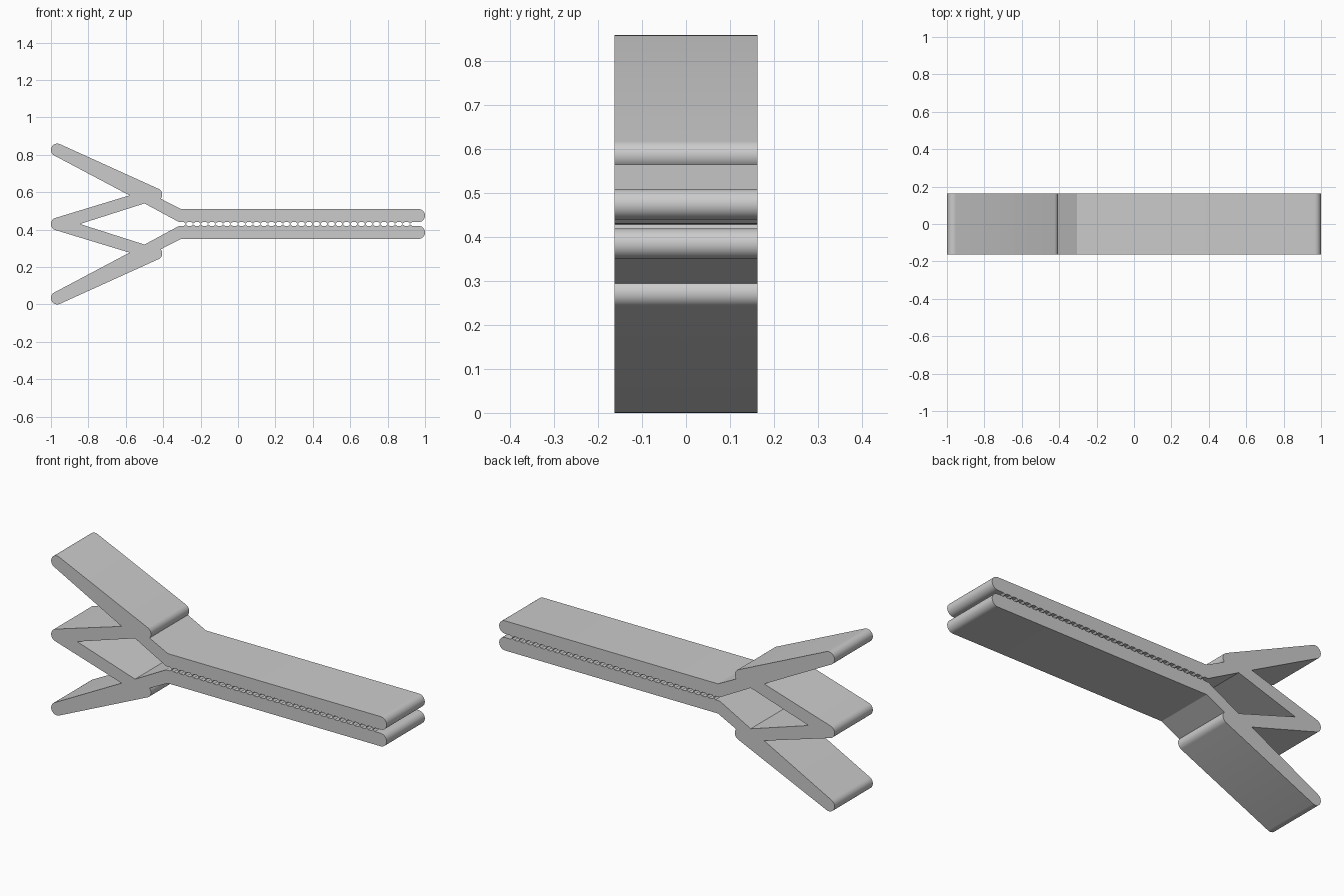
import bpy, bmesh
from math import radians, sin, cos

if "Cube" in bpy.data.objects:
    bpy.data.objects.remove(bpy.data.objects["Cube"])

MID = 0.43       # mirror height between the two halves
HALF_W = 0.163   # half depth in y


def arc(cx, cz, r, a0, a1, n=12):
    """Points along an arc, angles in degrees."""
    return [(cx + r * cos(radians(a0 + (a1 - a0) * i / n)),
             cz + r * sin(radians(a0 + (a1 - a0) * i / n))) for i in range(n + 1)]


# Inner edge of the upper half: spring notch, elbow, start of jaw
upper = [(-0.845, MID), (-0.5, 0.54), (-0.315, 0.44)]

# Small gripping teeth along the jaw
pitch = 0.04
for i in range(31):
    x = -0.29 + i * pitch
    upper += [(x, 0.44), (x + pitch * 0.25, 0.431), (x + pitch * 0.5, 0.44)]

# Rounded jaw tip, outer jaw edge, elbow
upper += arc(0.965, 0.475, 0.035, -90, 90)
upper += [(-0.305, 0.51)]

# Handle with both rounded ends, then the crook where it meets the spring
upper += arc(-0.439, 0.587, 0.034, -40, 65)
upper += arc(-0.966, 0.826, 0.034, 65, 242)
upper += [(-0.58, 0.583)]

# Rounded nose of the spring, ending on the mirror line
upper += arc(-0.966, MID, 0.034, 107, 180, 8)

# Mirror to the lower half; the end points already lie on the mirror line
lower = [(x, 2 * MID - z) for x, z in reversed(upper[1:-1])]
profile = upper + lower

# Extrude the closed profile through the depth
bm = bmesh.new()
face = bm.faces.new([bm.verts.new((x, -HALF_W, z)) for x, z in profile])
ext = bmesh.ops.extrude_face_region(bm, geom=[face], use_keep_orig=True)
bmesh.ops.translate(bm, vec=(0, 2 * HALF_W, 0),
                    verts=[g for g in ext["geom"] if isinstance(g, bmesh.types.BMVert)])
bmesh.ops.recalc_face_normals(bm, faces=bm.faces)
bmesh.ops.triangulate(bm, faces=[f for f in bm.faces if len(f.verts) > 4])

mesh = bpy.data.meshes.new("clip_body")
bm.to_mesh(mesh)
bm.free()
clip = bpy.data.objects.new("clip_body", mesh)
bpy.context.collection.objects.link(clip)

# Smooth the round ends while keeping the flat edges crisp
bpy.context.view_layer.objects.active = clip
clip.select_set(True)
bpy.ops.object.shade_smooth_by_angle(angle=radians(25))
